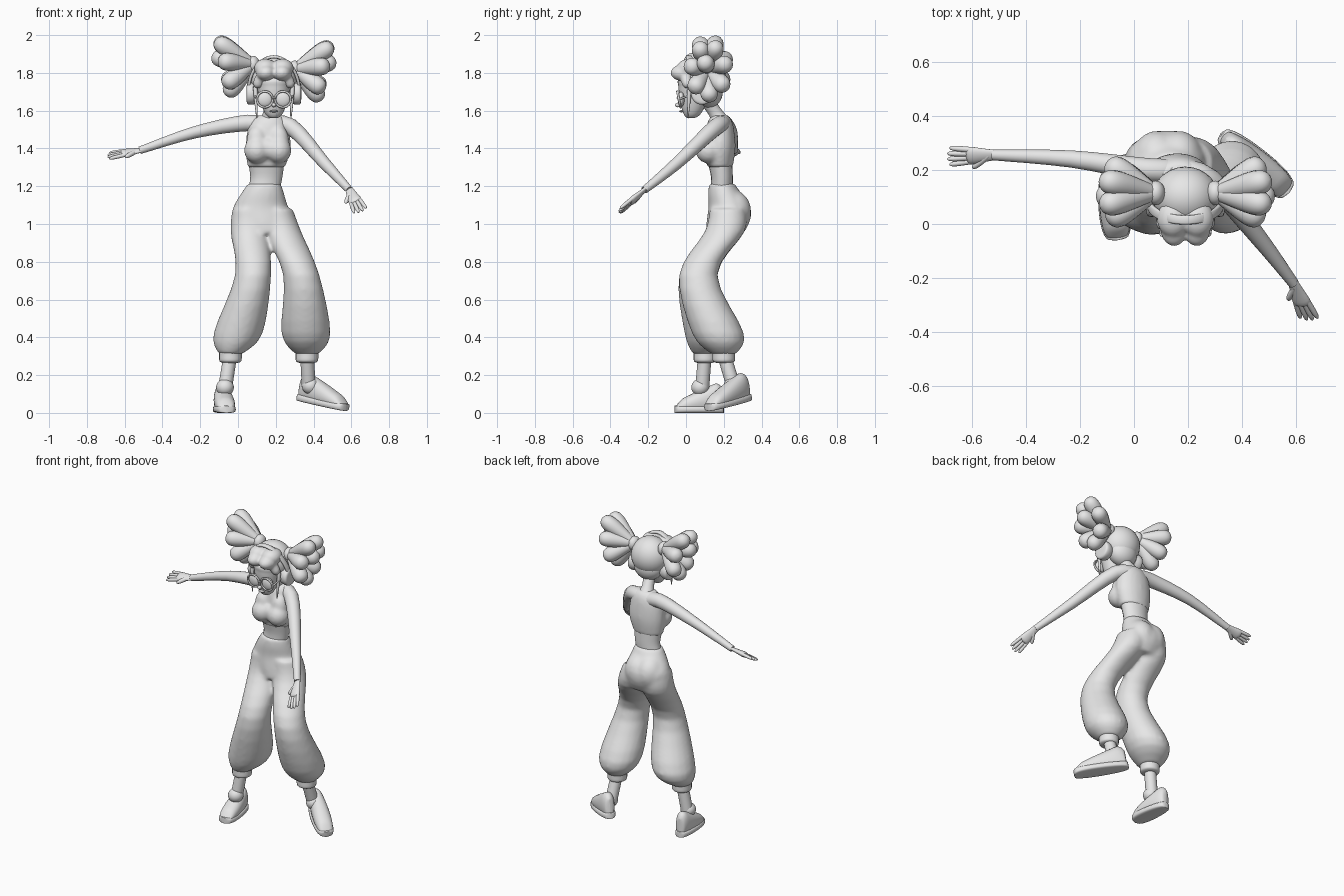
import bpy, bmesh, math
from mathutils import Vector as V, Matrix

if "Cube" in bpy.data.objects:
    bpy.data.objects.remove(bpy.data.objects["Cube"])

SHADE = (.8, .8, .8, 1)
grey = bpy.data.materials.new("plain_grey")
grey.use_nodes = True
grey.diffuse_color = SHADE
grey.node_tree.nodes["Principled BSDF"].inputs["Base Color"].default_value = SHADE
X, Y, Z = V((1, 0, 0)), V((0, 1, 0)), V((0, 0, 1))
LEVEL = (X, Y)
SIDES = (-1, 1)
HEAD = V((.19, .07, 1.7))
made = []


def finish(name, bm, blend=0, passes=6):
    """Turn a bmesh into an object; blend is the voxel size that melts its pieces together."""
    bmesh.ops.recalc_face_normals(bm, faces=bm.faces)
    mesh = bpy.data.meshes.new(name)
    bm.to_mesh(mesh)
    bm.free()
    mesh.materials.append(grey)
    part = bpy.data.objects.new(name, mesh)
    bpy.context.scene.collection.objects.link(part)
    made.append(part)
    if blend:
        remesh = part.modifiers.new("blend", 'REMESH')
        remesh.mode, remesh.voxel_size, remesh.use_smooth_shade = 'VOXEL', blend, True
        soften = part.modifiers.new("soften", 'SMOOTH')
        soften.factor, soften.iterations = .5, passes


def spline(rows, steps):
    """Smooth curve through rows of numbers."""
    out = []
    for i in range(len(rows) - 1):
        before, start, end, after = rows[max(i - 1, 0)], rows[i], rows[i + 1], rows[min(i + 2, len(rows) - 1)]
        for k in range(steps):
            t = k / steps
            out.append([b + t / 2 * (c - a + t * (2*a - 5*b + 4*c - d + t * (3*(b - c) + d - a)))
                        for a, b, c, d in zip(before, start, end, after)])
    return out + [list(rows[-1])]


def loft(bm, rings, frame=None, side=X, flat=1, sides=20, steps=4, square=1):
    """Skin rings (x, y, z, radius, optional second radius) along their path or in a fixed frame."""
    rows = spline(rings, steps)
    centres = [V(row[:3]) for row in rows]
    loops = []
    for i, (row, centre) in enumerate(zip(rows, centres)):
        if frame:
            u, v = frame
        else:
            ahead = (centres[min(i + 1, len(rows) - 1)] - centres[max(i - 1, 0)]).normalized()
            u = (side - ahead * side.dot(ahead)).normalized()
            v = ahead.cross(u)
        wide = max(row[3], .001)
        deep = max(row[4], .001) if len(row) > 4 else wide * flat
        loop = []
        for k in range(sides):
            angle = math.tau * k / sides
            c, s = (math.copysign(abs(q) ** square, q) for q in (math.cos(angle), math.sin(angle)))
            loop.append(bm.verts.new(centre + u * c * wide + v * s * deep))
        loops.append(loop)
    for low, high in zip(loops, loops[1:]):
        for k in range(sides):
            n = (k + 1) % sides
            bm.faces.new((low[k], low[n], high[n], high[k]))
    bm.faces.new(loops[0][::-1])
    bm.faces.new(loops[-1])


def ball(bm, centre, radii):
    place = Matrix.Translation(centre) @ Matrix.Diagonal((*radii, 1))
    bmesh.ops.create_uvsphere(bm, u_segments=28, v_segments=16, radius=1, matrix=place)


def lobe(bm, root, tip, radius, base=.4, side=Y):
    """Club shape swelling from a slim root to a rounded tip."""
    rings = []
    for k in range(9):
        t = math.sin(math.pi / 2 * k / 8)
        swell = (base + (1 - base) * t) * math.sqrt(max(0, 1 - t ** 6))
        rings.append((*root.lerp(tip, t), radius * swell))
    loft(bm, rings, side=side, sides=14, steps=2)


def head(x, y, z):
    return HEAD + V((x, y, z))


# Baggy trousers: hips, seat and two legs melted together
LEG_RADII = (.09, .1, .096, .13, .06)
right_leg = [(.06, .22, 1.08), (.06, .205, .96), (.08, .065, .73), (0, .13, .42), (-.04, .1, .31)]
left_leg = [(.2, .22, 1.08), (.235, .205, .96), (.335, .065, .73), (.36, .17, .42), (.365, .2, .31)]
bm = bmesh.new()
loft(bm, [(.14, .19, 1.215, .088), (.13, .205, 1.16, .115), (.12, .23, 1.09, .145), (.13, .225, 1.02, .15),
          (.145, .205, .95, .13)], LEVEL, flat=.77)
for x in (.085, .165):
    ball(bm, (x, .245, 1.07), (.09, .1, .11))
for leg in (right_leg, left_leg):
    loft(bm, [(*point, r) for point, r in zip(leg, LEG_RADII)], LEVEL, flat=1.06)
finish("trousers", bm, .011, 10)

# Cuffs, ankles and shoes
for name, leg, ankle, heel, toe in (
        ("left", left_leg, (.375, .255, .13), (.32, .335, .065), (.57, .12, .01)),
        ("right", right_leg, (-.07, .085, .12), (-.09, .2, 0), (-.06, -.06, 0))):
    hem, heel, toe = V(leg[-1]), V(heel), V(toe)
    bm = bmesh.new()
    loft(bm, [(*(hem - Z * drop), r) for drop, r in ((-.04, .062), (0, .06), (.035, .058), (.045, .04))], LEVEL)
    finish(name + "_cuff", bm)
    bm = bmesh.new()
    loft(bm, [(*hem, .036), (*ankle, .037)])
    finish(name + "_ankle", bm)
    along = (toe - heel).normalized()
    across = along.cross(Z).normalized()
    up = across.cross(along)
    upper, sole = [], []
    for k in range(13):
        t = (1 - math.cos(math.pi * k / 12)) / 2
        width = (.05 + .014 * t) * math.sin(math.pi * k / 12) ** .5
        height = .05 + .12 * (1 - t) ** .8 * min(1, .6 + 4 * t)
        spot = heel.lerp(toe, .02 + .96 * t)
        upper.append((*(spot + up * height / 2), width * .93, height / 2 * min(1, .3 + 6 * (1 - t))))
        sole.append((*(heel.lerp(toe, t) + up * .019), width, .019))
    for label, rings, square in (("_shoe_upper", upper, .9), ("_shoe_sole", sole, .5)):
        bm = bmesh.new()
        loft(bm, rings, (across, up), steps=2, square=square)
        finish(name + label, bm)
    # Padded collar and tongue around the ankle
    bm = bmesh.new()
    ball(bm, V(ankle) + up * .015 + along * .01, (.047, .047, .045))
    finish(name + "_shoe_collar", bm)

# Midriff, cropped top and neck
bm = bmesh.new()
loft(bm, [(.14, .19, 1.19, .084), (.15, .19, 1.25, .085), (.15, .18, 1.33, .096)], LEVEL, flat=.68)
finish("midriff", bm)
bm = bmesh.new()
loft(bm, [(.15, .18, 1.3, .1), (.16, .18, 1.4, .12), (.16, .18, 1.5, .11), (.165, .18, 1.55, .09),
          (.165, .18, 1.575, .06)], LEVEL, flat=.68)
for x in (.1, .215):
    ball(bm, (x, .12, 1.39), (.068, .07, .07))
    ball(bm, (x, .13, 1.44), (.055, .05, .08))
ball(bm, (.158, .12, 1.4), (.07, .055, .06))
finish("cropped_top", bm, .009, 12)
bm = bmesh.new()
loft(bm, [(.165, .175, 1.55, .05), (.17, .155, 1.59, .036), (.19, .1, 1.67, .038)])
finish("neck", bm)

# Arms, with hands fanned out from the wrist
ARM_RADII = (.042, .044, .032, .02)
for name, path, reach, side in (
        ("right", [(.16, .2, 1.51), (.05, .2, 1.535), (-.23, .24, 1.485), (-.52, .255, 1.39)],
         (-.69, .25, 1.36), V((0, -1, -.5))),
        ("left", [(.15, .2, 1.52), (.28, .16, 1.515), (.46, -.05, 1.32), (.59, -.22, 1.18)],
         (.65, -.355, 1.065), V((-1, 0, -.4)))):
    side.normalize()
    wrist, reach = V(path[-1]), V(reach)
    bm = bmesh.new()
    loft(bm, [(*point, r) for point, r in zip(path, ARM_RADII)], side=side)
    finish(name + "_arm", bm)
    bm = bmesh.new()
    loft(bm, [(*wrist.lerp(reach, t), r) for t, r in ((-.06, .02), (.2, .027), (.5, .035), (.58, .02))],
         side=side, flat=.5)
    for finger in (-1.5, -.5, .5, 1.5):
        knuckle = wrist.lerp(reach, .48) + side * finger * .016
        tip = wrist.lerp(reach, 1.03 - .05 * abs(finger)) + side * finger * .023
        lobe(bm, knuckle, tip, .0105, 1, side)
    lobe(bm, wrist.lerp(reach, .1), wrist.lerp(reach, .45) + side * .052, .013, 1, side)
    finish(name + "_hand", bm)

# Face widening from the chin, with nose and lips
bm = bmesh.new()
rings = []
for k in range(11):
    t = (k / 10) ** 2
    rings.append((*head(0, -.045 + .025 * t ** .5, -.14 + .26 * t), .1 * t ** .33 * math.sqrt(1 - t ** 8)))
loft(bm, rings, LEVEL, sides=28)
ball(bm, head(0, -.113, -.07), (.012, .016, .012))
ball(bm, head(0, -.094, -.103), (.022, .012, .006))
finish("face", bm)

# Round glasses resting on the face
bm = bmesh.new()
for s in SIDES:
    lens = head(s * .048, -.108, -.04)
    ball(bm, lens + Y * .012, (.04, .018, .04))
    rim = []
    for k in range(17):
        angle = math.tau * k / 16
        rim.append((*(lens + X * .042 * math.cos(angle) + V((0, -.2, 1)) * .042 * math.sin(angle)), .006))
    loft(bm, rim, side=Y, sides=8, steps=2)
    loft(bm, [(*(lens + X * s * .042), .005), (*head(s * .11, 0, 0), .005)], side=Z, sides=8)
loft(bm, [(*head(s * .01, -.115, -.033), .005) for s in SIDES], side=Z, sides=8)
finish("glasses", bm)

# Hair: cap, swept two-lobed fringe and strands beside the face
bm = bmesh.new()
ball(bm, head(0, .03, .065), (.122, .112, .12))
ball(bm, head(0, .05, 0), (.095, .075, .085))
finish("hair_cap", bm)
bm = bmesh.new()
for s in SIDES:
    ball(bm, head(s * .042, -.08, .1), (.052, .072, .045))
    ball(bm, head(s * .045, -.05, .125), (.06, .07, .05))
    lobe(bm, head(s * .05, -.08, .12), head(s * .095, -.06, .02), .032, .8, X)
finish("fringe", bm, .008, 4)
bm = bmesh.new()
for s in SIDES:
    lobe(bm, head(s * .09, -.06, -.14), head(s * .1, -.05, .05), .016, .2, X)
finish("face_strands", bm)

# Headphones: flat band over the head and round ear cups
bm = bmesh.new()
band = []
for k in range(17):
    angle = math.pi * k / 16
    rise = math.sin(angle)
    band.append((*head(.135 * math.cos(angle), .01 - .065 * rise, .185 * rise), .017))
loft(bm, band, side=Y, flat=.5, sides=12, steps=2, square=.6)
finish("headphone_band", bm)
bm = bmesh.new()
for s in SIDES:
    loft(bm, [(*head(s * out, .015, -.01), r) for out, r in ((.09, .05), (.115, .058), (.14, .055), (.145, .03))],
         (Y, Z), sides=24, steps=3)
finish("ear_cups", bm)

# Bunches of plump rounded locks fanned around each side of the head
for name, s, lift in (("right", -1, .135), ("left", 1, .11)):
    root = head(s * .11, .045, lift + .01)
    bm = bmesh.new()
    ball(bm, root, (.035, .045, .045))
    lobe(bm, root, head(s * .33, .03, lift + .05), .062)
    for k in range(7):
        angle = math.tau * (k + .3) / 7
        up = math.sin(angle)
        lobe(bm, root, head(s * (.285 + .03 * up), .05 + .11 * math.cos(angle), lift + .155 * up), .062)
    finish(name + "_hair_bunch", bm)

# Smooth shading with crisp edges kept
bpy.ops.object.select_all(action='DESELECT')
for part in made:
    part.select_set(True)
bpy.context.view_layer.objects.active = made[0]
bpy.ops.object.shade_smooth_by_angle(angle=math.radians(50))
